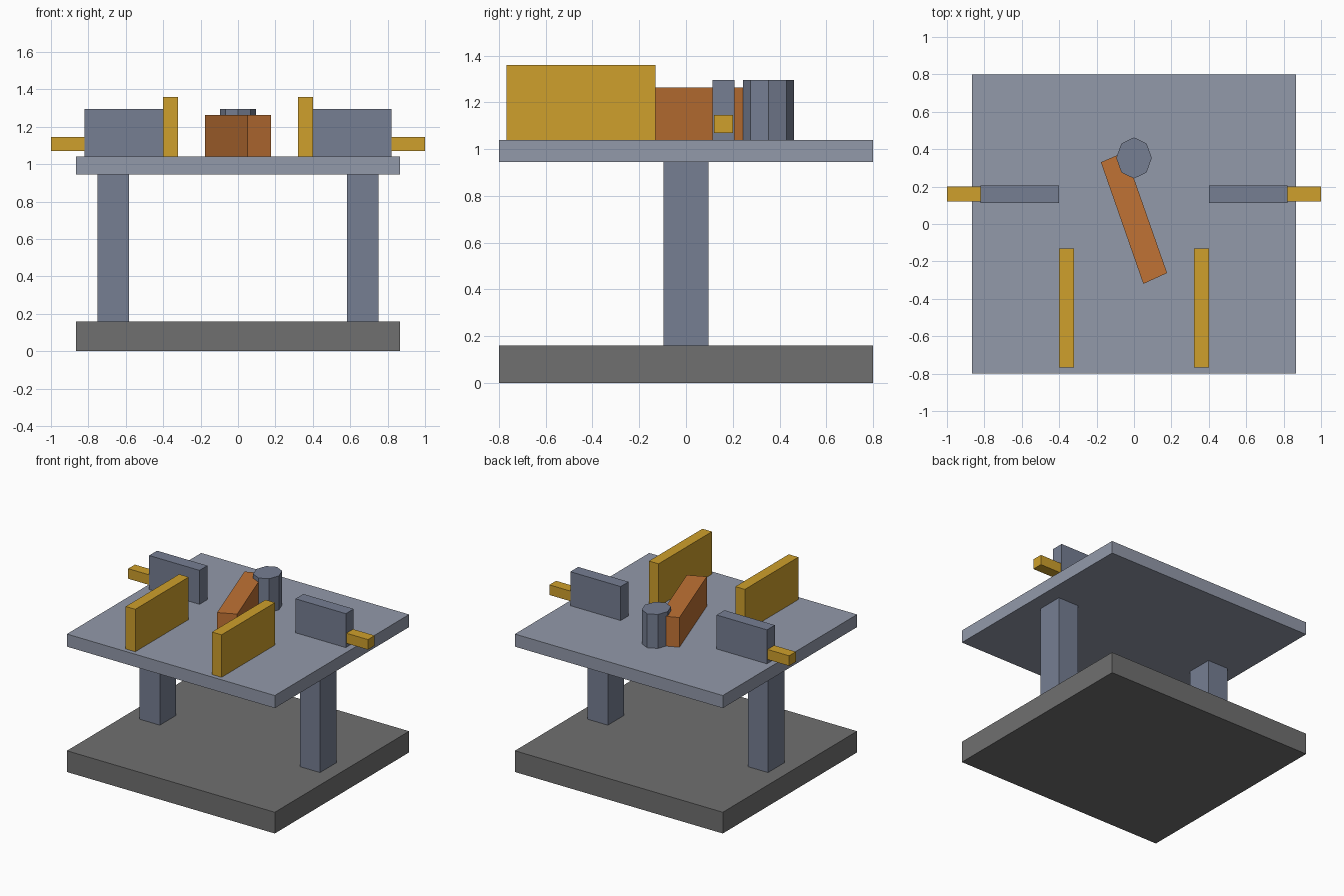
import bpy, bmesh
from math import cos, sin, pi

if "Cube" in bpy.data.objects:
    bpy.data.objects.remove(bpy.data.objects["Cube"])


def material(name, rgb):
    m = bpy.data.materials.new(name)
    m.diffuse_color = (*rgb, 1)
    m.use_nodes = True
    m.node_tree.nodes["Principled BSDF"].inputs["Base Color"].default_value = m.diffuse_color
    return m


DARK = material("dark_grey", (0.16, 0.16, 0.16))
SLATE = material("slate", (0.18, 0.21, 0.29))
PALE = material("pale_slate", (0.29, 0.32, 0.40))
YELLOW = material("yellow", (0.62, 0.35, 0.025))
ORANGE = material("orange", (0.53, 0.17, 0.035))


def prism(name, outline, z0, z1, mat):
    """Extrude a counter-clockwise xy outline from z0 up to z1."""
    bm = bmesh.new()
    face = bm.faces.new([bm.verts.new((x, y, z0)) for x, y in outline])
    ext = bmesh.ops.extrude_face_region(bm, geom=[face], use_keep_orig=True)
    top = [v for v in ext["geom"] if isinstance(v, bmesh.types.BMVert)]
    bmesh.ops.translate(bm, verts=top, vec=(0, 0, z1 - z0))
    bmesh.ops.recalc_face_normals(bm, faces=bm.faces)
    me = bpy.data.meshes.new(name)
    bm.to_mesh(me)
    bm.free()
    me.materials.append(mat)
    ob = bpy.data.objects.new(name, me)
    bpy.context.collection.objects.link(ob)
    return ob


def box(name, x, y, z, mat):
    outline = [(x[0], y[0]), (x[1], y[0]), (x[1], y[1]), (x[0], y[1])]
    return prism(name, outline, *z, mat)


TOP = 1.04  # height of the table surface

# Base slab and table top
box("base", (-0.867, 0.867), (-0.8, 0.8), (0, 0.16), DARK)
box("table_top", (-0.867, 0.867), (-0.8, 0.8), (0.945, TOP), PALE)

# Left and right pairs
for side, s in (("left", -1), ("right", 1)):
    def pair(name, x0, x1, y, z, mat):
        box(f"{side}_{name}", sorted((s * x0, s * x1)), y, z, mat)

    pair("post", 0.584, 0.752, (-0.097, 0.097), (0.16, 0.945), SLATE)
    pair("clamp_block", 0.4, 0.82, (0.113, 0.207), (TOP, 1.296), SLATE)
    pair("clamp_handle", 0.82, 1.0, (0.12, 0.2), (1.07, 1.146), YELLOW)
    pair("guide_rail", 0.32, 0.4, (-0.767, -0.13), (TOP, 1.36), YELLOW)

# Slanted gate arm and its eight-sided pivot post
prism("gate_arm", [(0.05, -0.32), (0.177, -0.262), (-0.05, 0.385), (-0.177, 0.33)],
      TOP, 1.264, ORANGE)
prism("pivot_post",
      [(0.095 * cos(i * pi / 4), 0.353 + 0.11 * sin(i * pi / 4)) for i in range(8)],
      TOP, 1.296, SLATE)
